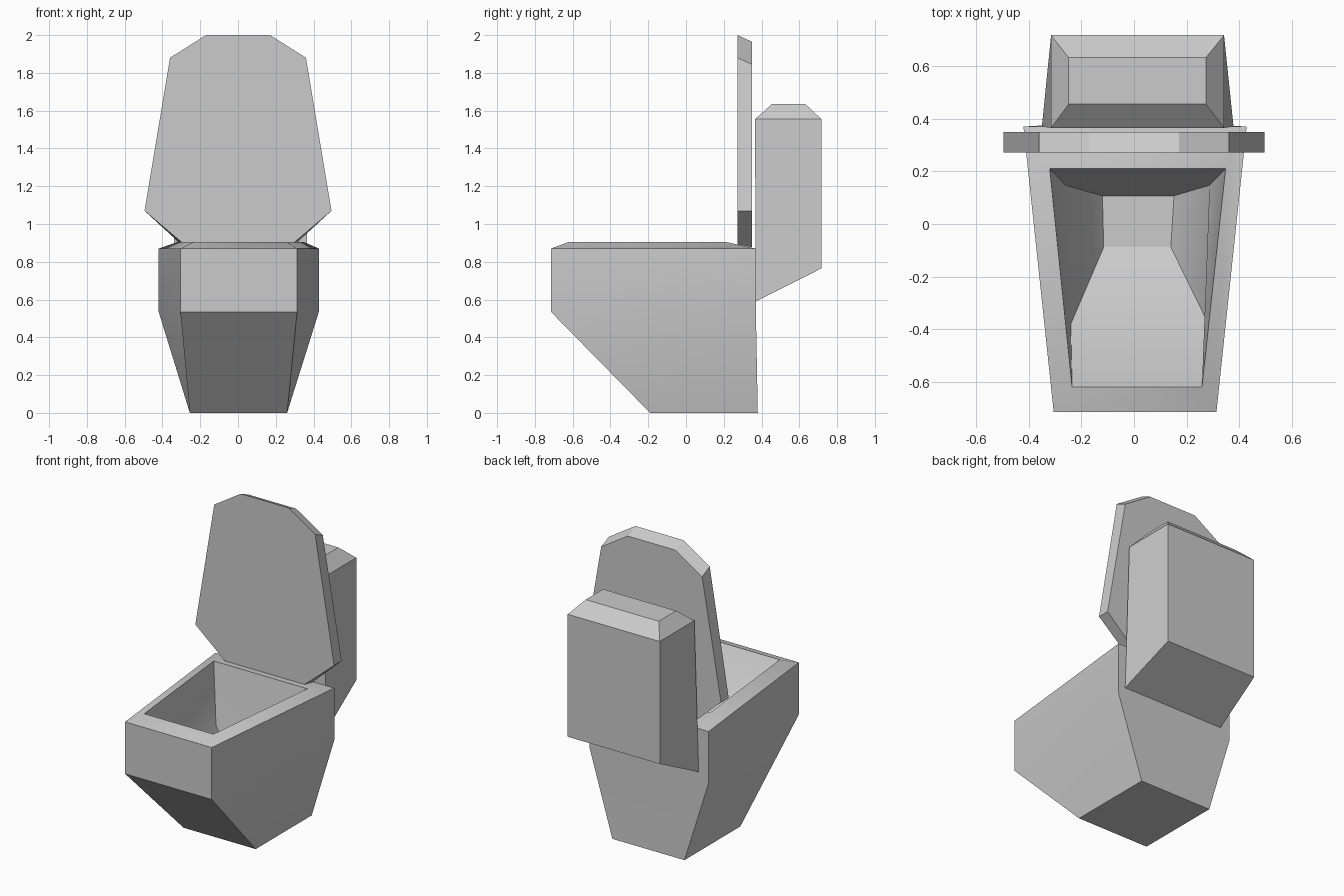
import bpy

if "Cube" in bpy.data.objects:
    bpy.data.objects.remove(bpy.data.objects["Cube"])


def make(name, verts, faces):
    mesh = bpy.data.meshes.new(name)
    mesh.from_pydata(verts, [], faces)
    mesh.update()
    obj = bpy.data.objects.new(name, mesh)
    bpy.context.collection.objects.link(obj)
    return obj


def loft(name, rings):
    """Skin a stack of equal-length rings and cap both ends."""
    n = len(rings[0])
    verts = [v for ring in rings for v in ring]
    faces = [tuple(reversed(range(n))),
             tuple(range(n * (len(rings) - 1), n * len(rings)))]
    for r in range(len(rings) - 1):
        for i in range(n):
            j = (i + 1) % n
            faces.append((r * n + i, r * n + j, (r + 1) * n + j, (r + 1) * n + i))
    return make(name, verts, faces)


def quad(front, back):
    """Four-sided ring; front and back are (left x, right x, y, z)."""
    (fl, fr, fy, fz), (bl, br, by, bz) = front, back
    return [(fl, fy, fz), (fr, fy, fz), (br, by, bz), (bl, by, bz)]


# Bowl: up the outside, over the sloped rim, down into the basin
bowl = loft("bowl", [
    quad((-0.255, 0.26, -0.19, 0.0), (-0.255, 0.26, 0.38, 0.0)),
    quad((-0.305, 0.313, -0.715, 0.535), (-0.42, 0.428, 0.37, 0.535)),
    quad((-0.305, 0.313, -0.715, 0.87), (-0.42, 0.428, 0.37, 0.87)),
    quad((-0.235, 0.258, -0.62, 0.905), (-0.32, 0.348, 0.21, 0.905)),
    quad((-0.24, 0.283, -0.38, 0.53), (-0.26, 0.287, 0.147, 0.53)),
    quad((-0.115, 0.14, -0.088, 0.33), (-0.12, 0.152, 0.107, 0.33)),
])
bpy.context.view_layer.objects.active = bowl
bowl.select_set(True)
bpy.ops.object.shade_smooth_by_angle(angle=0.6)

# Cistern: slanted underside, bevelled top
loft("cistern", [
    quad((-0.35, 0.378, 0.37, 0.59), (-0.315, 0.342, 0.717, 0.765)),
    quad((-0.315, 0.342, 0.365, 1.555), (-0.315, 0.342, 0.717, 1.555)),
    quad((-0.248, 0.273, 0.455, 1.635), (-0.248, 0.273, 0.632, 1.635)),
])

# Raised lid: half profile as (x, front z, back z), mirrored across x
half = [(0.285, 0.892, 0.877), (0.495, 1.07, 1.07),
        (0.36, 1.88, 1.845), (0.17, 2.0, 1.965)]
profile = half + [(-x, f, b) for x, f, b in reversed(half)]
loft("lid", [[(x, 0.35, b) for x, f, b in reversed(profile)],
             [(x, 0.272, f) for x, f, b in reversed(profile)]][::-1])

# Make every part's normals face outward
for obj in list(bpy.data.objects):
    bpy.context.view_layer.objects.active = obj
    bpy.ops.object.mode_set(mode='EDIT')
    bpy.ops.mesh.select_all(action='SELECT')
    bpy.ops.mesh.normals_make_consistent(inside=False)
    bpy.ops.object.mode_set(mode='OBJECT')
